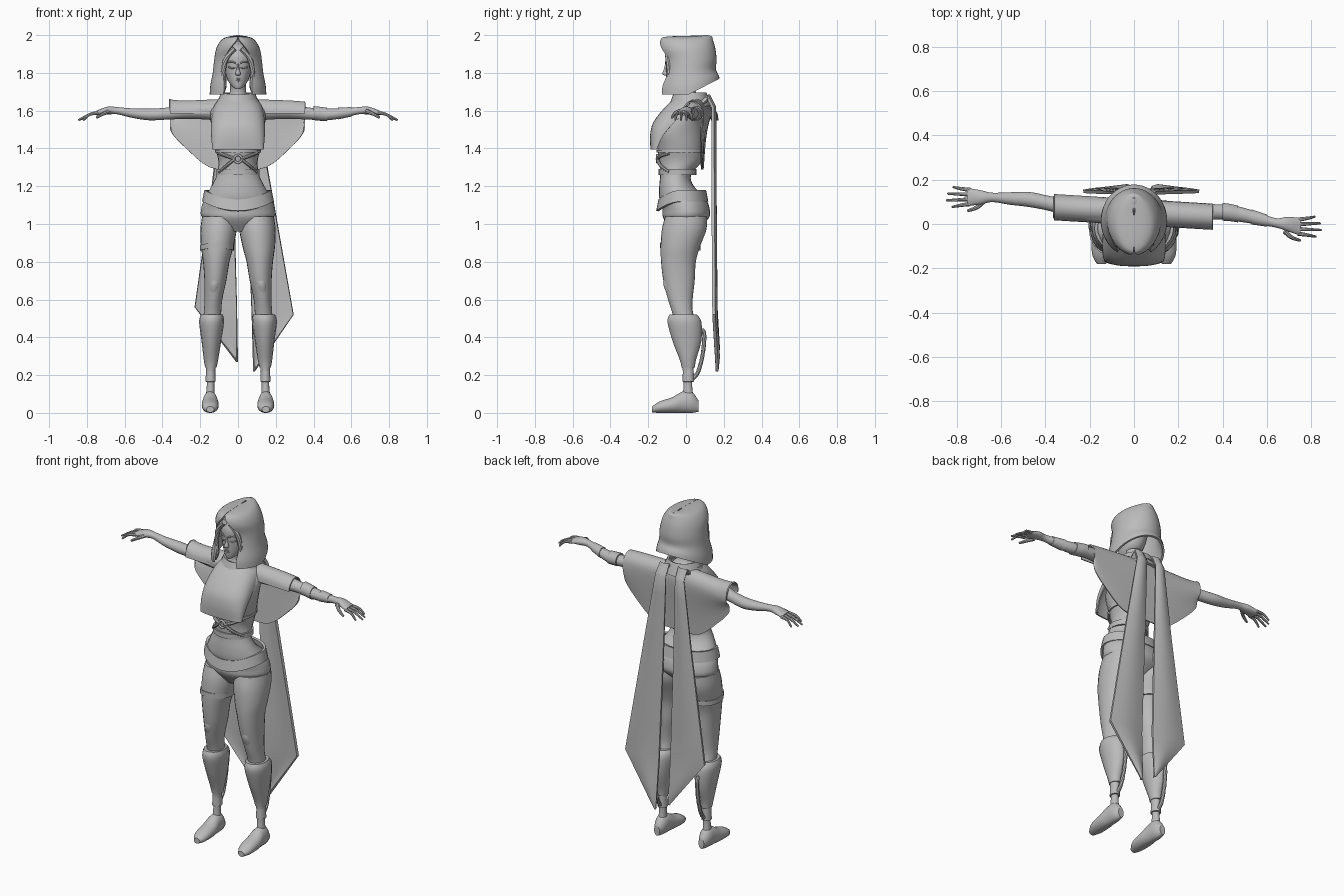
import bpy, bmesh, math
from math import sin, cos, pi
from mathutils import Vector

if "Cube" in bpy.data.objects:
    bpy.data.objects.remove(bpy.data.objects["Cube"])

grey = bpy.data.materials.new("plain grey")
grey.use_nodes = True
colour = (0.5, 0.5, 0.5, 1)
grey.diffuse_color = colour
grey.node_tree.nodes["Principled BSDF"].inputs["Base Color"].default_value = colour
SIDES = {"left": 1, "right": -1}


def finish(name, bm):
    bmesh.ops.recalc_face_normals(bm, faces=bm.faces)
    mesh = bpy.data.meshes.new(name)
    bm.to_mesh(mesh)
    bm.free()
    obj = bpy.data.objects.new(name, mesh)
    mesh.materials.append(grey)
    bpy.context.collection.objects.link(obj)
    return obj


def blend(rows, steps=4):
    """Catmull-Rom interpolation between number tuples."""
    out, last = [], len(rows) - 1
    for i in range(last):
        a, b, c, d = (rows[min(max(j, 0), last)] for j in range(i - 1, i + 3))
        for k in range(steps):
            t = k / steps
            out.append([q + t / 2 * (r - p + t * (2 * p - 5 * q + 4 * r - s + t * (3 * q - p - 3 * r + s)))
                        for p, q, r, s in zip(a, b, c, d)])
    return out + [list(rows[-1])]


def grid(name, rows, closed=False, caps=False, thick=0):
    """Skin rows of points, optionally as a closed tube or a thick cloth."""
    bm = bmesh.new()
    vs = [[bm.verts.new(p) for p in row] for row in rows]
    n = len(vs[0])
    for lower, upper in zip(vs, vs[1:]):
        for j in range(n if closed else n - 1):
            k = (j + 1) % n
            bm.faces.new((lower[j], lower[k], upper[k], upper[j]))
    if caps:
        bm.faces.new(vs[0])
        bm.faces.new(vs[-1])
    if thick:
        bmesh.ops.recalc_face_normals(bm, faces=bm.faces)
        bmesh.ops.solidify(bm, geom=bm.faces[:], thickness=thick)
    return finish(name, bm)


def loft(name, rings, axis="z", sides=24, side=1):
    """Ellipses (position, centre a, centre b, radius a, radius b) along an axis."""
    rows = []
    for p, a, b, ra, rb in blend(rings):
        row = []
        for j in range(sides):
            u, v = a + ra * cos(2 * pi * j / sides), b + rb * sin(2 * pi * j / sides)
            x, y, z = {"z": (u, v, p), "x": (p, u, v), "y": (u, p, v)}[axis]
            row.append((x * side, y, z))
        rows.append(row)
    return grid(name, rows, closed=True, caps=True)


def band(name, z, x, y, rx, ry, height, flare=0, drop=0, thick=0.012):
    """A ring of cloth or leather, lower at the front by drop."""
    rows = []
    for t in (0, 0.5, 1):
        f = flare * (1 - t)
        angles = [2 * pi * j / 32 for j in range(32)]
        rows.append([(x + (rx + f) * sin(a), y - (ry + f) * cos(a),
                      z + height * (t - 0.5) - drop * max(0, cos(a)) ** 2) for a in angles])
    return grid(name, rows, closed=True, thick=thick)


def tube(name, points, radius, tip=None):
    """A round tube through points, tapering to the tip radius."""
    tip = radius if tip is None else tip
    path = [Vector(p) for p in blend(points)]
    rows = []
    for i, p in enumerate(path):
        way = (path[min(i + 1, len(path) - 1)] - path[max(i - 1, 0)]).normalized()
        u = way.cross(Vector((0.1, 0.2, 1))).normalized()
        v = way.cross(u)
        r = radius + (tip - radius) * i / (len(path) - 1)
        rows.append([p + r * (u * cos(pi * j / 4) + v * sin(pi * j / 4)) for j in range(8)])
    return grid(name, rows, closed=True, caps=True)


# Body and head
loft("torso", [(0.96, 0, -.01, .08, .06), (1.03, 0, 0, .185, .12), (1.08, 0, 0, .195, .125),
               (1.14, 0, -.02, .175, .122), (1.2, 0, -.05, .14, .092), (1.26, 0, -.055, .112, .082),
               (1.33, 0, -.03, .104, .112), (1.4, 0, -.03, .12, .122), (1.48, 0, -.035, .135, .13),
               (1.55, 0, -.015, .145, .105), (1.61, 0, .015, .14, .085), (1.65, 0, .02, .08, .07),
               (1.69, 0, .01, .045, .045), (1.75, 0, 0, .043, .045)])
loft("head", [(1.715, 0, -.08, .012, .015), (1.73, 0, -.06, .034, .04), (1.77, 0, -.03, .058, .075),
              (1.83, 0, -.017, .074, .09), (1.89, 0, -.012, .078, .095), (1.94, 0, 0, .06, .08),
              (1.965, 0, 0, .02, .03)])
loft("nose", [(1.785, 0, -.104, .009, .008), (1.795, 0, -.108, .014, .017),
              (1.82, 0, -.105, .008, .012), (1.85, 0, -.102, .005, .008)], sides=12)
for z in (1.758, 1.768):
    tube("lip", [(-.02, -.092, z), (0, -.103, z), (.02, -.092, z)], .005)
for word, s in SIDES.items():
    tube(word + "_eyelid", [(s * .014, -.103, 1.83), (s * .03, -.101, 1.824), (s * .05, -.087, 1.832)], .004)
    tube(word + "_eyebrow", [(s * .012, -.108, 1.85), (s * .03, -.106, 1.86), (s * .055, -.088, 1.856)], .004)
    tube(word + "_hair_lock", [(s * .02, -.1, 1.93), (s * .062, -.095, 1.88), (s * .078, -.09, 1.8),
                               (s * .07, -.095, 1.73), (s * .085, -.09, 1.69)], .017, .008)
band("forehead_band", 1.878, 0, -.012, .078, .095, .02, thick=.006)

# Hood: open arcs (height, half width, front, back, opening angle, rise at back)
rows = []
for z, w, front, back, gap, rise in blend([
        (1.685, .15, -.15, .178, .55, .085), (1.73, .147, -.145, .172, .52, .06), (1.8, .134, -.125, .158, .62, .02),
        (1.87, .126, -.12, .162, .62, 0), (1.93, .115, -.14, .155, .38, 0), (1.975, .088, -.135, .142, .08, 0),
        (1.992, .05, -.1, .132, .02, .004), (1.997, .004, .04, .08, .02, 0)]):
    arc = [gap + (2 * pi - 2 * gap) * j / 36 for j in range(37)]
    rows.append([(w * sin(a), (front + back) / 2 - (back - front) / 2 * cos(a),
                  z + rise * max(0, -cos(a))) for a in arc])
grid("hood", rows, thick=.012)
loft("hood_peak", [(1.94, 0, .08, .07, .065), (1.975, 0, .09, .05, .045), (2, 0, .105, .008, .012)])
band("lower_scarf", 1.645, 0, .02, .105, .095, .04, .015, .01)
band("upper_scarf", 1.675, 0, .02, .09, .088, .04, .015, .01)

# Loose top: front flap hanging off the chest
rows = []
for z, w, front, back in blend([(1.665, .095, -.06, .05), (1.62, .13, -.11, .03), (1.54, .142, -.172, -.06),
                               (1.47, .142, -.19, -.12), (1.395, .136, -.188, -.155)]):
    row = []
    for j in range(25):
        a = (j / 12 - 1) * pi / 2
        row.append((w * math.copysign(abs(sin(a)) ** 0.75, a), back - (back - front) * cos(a) ** 0.7, z))
    rows.append(row)
grid("front_flap", rows, thick=.008)

# Sleeves and back drape as one cloth
rows = []
for x, top, hem in blend([(-.36, 1.66, 1.52), (-.35, 1.655, 1.48), (-.28, 1.65, 1.405), (-.15, 1.655, 1.3),
                          (0, 1.66, 1.29), (.15, 1.655, 1.3), (.28, 1.65, 1.405), (.345, 1.645, 1.48),
                          (.355, 1.645, 1.53)]):
    y = .055 - .06 * x
    profile = [(y - .06, 1.585), (y - .052, top - .03), (y - .02, top), (y + .02, top),
               (y + .05, top - .03), (y + .058, 1.57), (.1 - .03 * x, (1.57 + hem) / 2), (.09 - .03 * x, hem)]
    rows.append([(x, *p) for p in blend(profile, 3)])
grid("sleeves_and_back_drape", rows, thick=.007)

# Two long cape tails: (height, inner x, outer x, y)
tails = {"left": [(1.64, .03, .09, .07), (1.685, .03, .09, .115), (1.62, .03, .1, .148), (1.2, .045, .175, .15),
                  (.52, .072, .295, .155), (.22, .08, .09, .172)],
         "right": [(1.64, -.03, -.09, .07), (1.685, -.03, -.09, .115), (1.62, -.03, -.09, .148),
                   (1.2, -.022, -.14, .15), (.56, -.005, -.23, .155), (.27, 0, -.01, .172)]}
for word, levels in tails.items():
    rows = []
    for (z, a, b, y), (z2, a2, b2, y2) in zip(levels, levels[1:]):
        for k in range(4):
            t = k / 4
            i, o, yy = a + (a2 - a) * t, b + (b2 - b) * t, y + (y2 - y) * t
            rows.append([(i + (o - i) * u / 8, yy + .012 * sin(pi * u / 8), z + (z2 - z) * t) for u in range(9)])
    z, a, b, y = levels[-1]
    rows.append([(a + (b - a) * u / 8, y, z) for u in range(9)])
    grid(word + "_cape_tail", rows, thick=.016)

# Corset, harness and hip belt
band("corset_top", 1.385, 0, -.03, .122, .126, .015)
band("corset_bottom", 1.275, 0, -.045, .115, .1, .03)
band("hip_belt", 1.15, 0, -.02, .178, .126, .06, .012, .05, .014)
bpy.ops.mesh.primitive_torus_add(major_radius=.02, minor_radius=.006, location=(0, -.152, 1.345),
                                 rotation=(pi / 2, 0, 0))
bpy.context.object.name = "harness_ring"
bpy.context.object.data.materials.append(grey)
for word, s in SIDES.items():
    for end, drift in ((1.375, "upper"), (1.275, "lower")):
        tube(f"{word}_{drift}_strap", [(s * .016, -.152, 1.345), (s * .06, -.135, (1.345 + end) / 2),
                                       (s * .1, -.09, end)], .009)

# Arms and hands: (distance out, height, radii) with a y track for each side
arm = [(.12, 1.6, .05, .05), (.25, 1.6, .044, .043), (.37, 1.585, .034, .032), (.47, 1.58, .034, .031),
       (.56, 1.587, .028, .025), (.64, 1.6, .021, .019), (.69, 1.6, .032, .021), (.75, 1.587, .04, .013)]
tracks = {"left": (.05, .045, .055, .045, .025, .005, 0, -.012),
          "right": (.05, .06, .09, .11, .115, .12, .12, .122)}
for word, s in SIDES.items():
    track = tracks[word]
    loft(word + "_arm", [(x, y, z, ry, rz) for (x, z, ry, rz), y in zip(arm, track)], "x", side=s)
    y = track[-1]
    for j, reach in enumerate((.82, .845, .84, .815)):
        fy = y + (j - 1.5) * .021
        tip = y + (j - 1.5) * .03
        tube(f"{word}_finger", [(s * .74, fy, 1.588), (s * .785, (fy + tip) / 2, 1.58),
                                (s * reach, tip, 1.55)], .0105, .005)
    tube(word + "_thumb", [(s * .68, y - .02, 1.597), (s * .71, y - .048, 1.585), (s * .75, y - .062, 1.562)],
         .013, .006)
loft("forearm_cuff", [(.4, .055, 1.587, .04, .037), (.43, .052, 1.584, .039, .037),
                      (.47, .045, 1.58, .038, .036)], "x")
loft("wrist_guard", [(.53, .032, 1.585, .034, .031), (.6, .015, 1.594, .027, .025)], "x")

# Legs, greaves and shoes
for word, s in SIDES.items():
    loft(word + "_leg", [(1.04, .1, 0, .09, .11), (.97, .103, -.01, .096, .118), (.88, .11, -.03, .086, .104),
                         (.8, .115, -.04, .07, .092), (.7, .12, -.037, .058, .083), (.6, .13, -.03, .047, .065),
                         (.53, .135, -.018, .046, .055), (.42, .14, .01, .048, .06), (.3, .143, .01, .033, .038),
                         (.17, .145, .01, .02, .022), (.08, .147, .01, .024, .03)], side=s)
    loft(word + "_knee_pad", [(.62, .13, -.085, .018, .012), (.68, .124, -.098, .026, .022),
                              (.73, .12, -.103, .014, .012)], side=s, sides=16)
    loft(word + "_greave", [(.52, .138, -.015, .058, .075), (.48, .14, -.008, .066, .092),
                            (.38, .141, .005, .052, .078), (.28, .143, .01, .038, .044),
                            (.24, .144, .012, .03, .036)], side=s, sides=14)
    band(word + "_ankle_cuff", .2, s * .145, .012, .024, .028, .07, .003)
    tube(word + "_calf_fin", [(s * .14, .06, .43), (s * .14, .095, .43), (s * .142, .09, .32),
                              (s * .144, .065, .22), (s * .145, .035, .18)], .011)
    loft(word + "_shoe", [(-.18, .147, .018, .02, .016), (-.14, .147, .03, .041, .03),
                          (-.07, .147, .042, .045, .042), (-.02, .147, .056, .04, .056),
                          (.03, .147, .056, .035, .056), (.066, .147, .036, .018, .03)], "y", side=s)
band("thigh_band", .875, -.112, -.03, .09, .108, .028, drop=-.012)

# Smooth shading with sharp hems
for obj in bpy.context.scene.objects:
    obj.select_set(obj.type == "MESH")
    if obj.type == "MESH":
        bpy.context.view_layer.objects.active = obj
bpy.ops.object.shade_smooth_by_angle(angle=math.radians(40))
